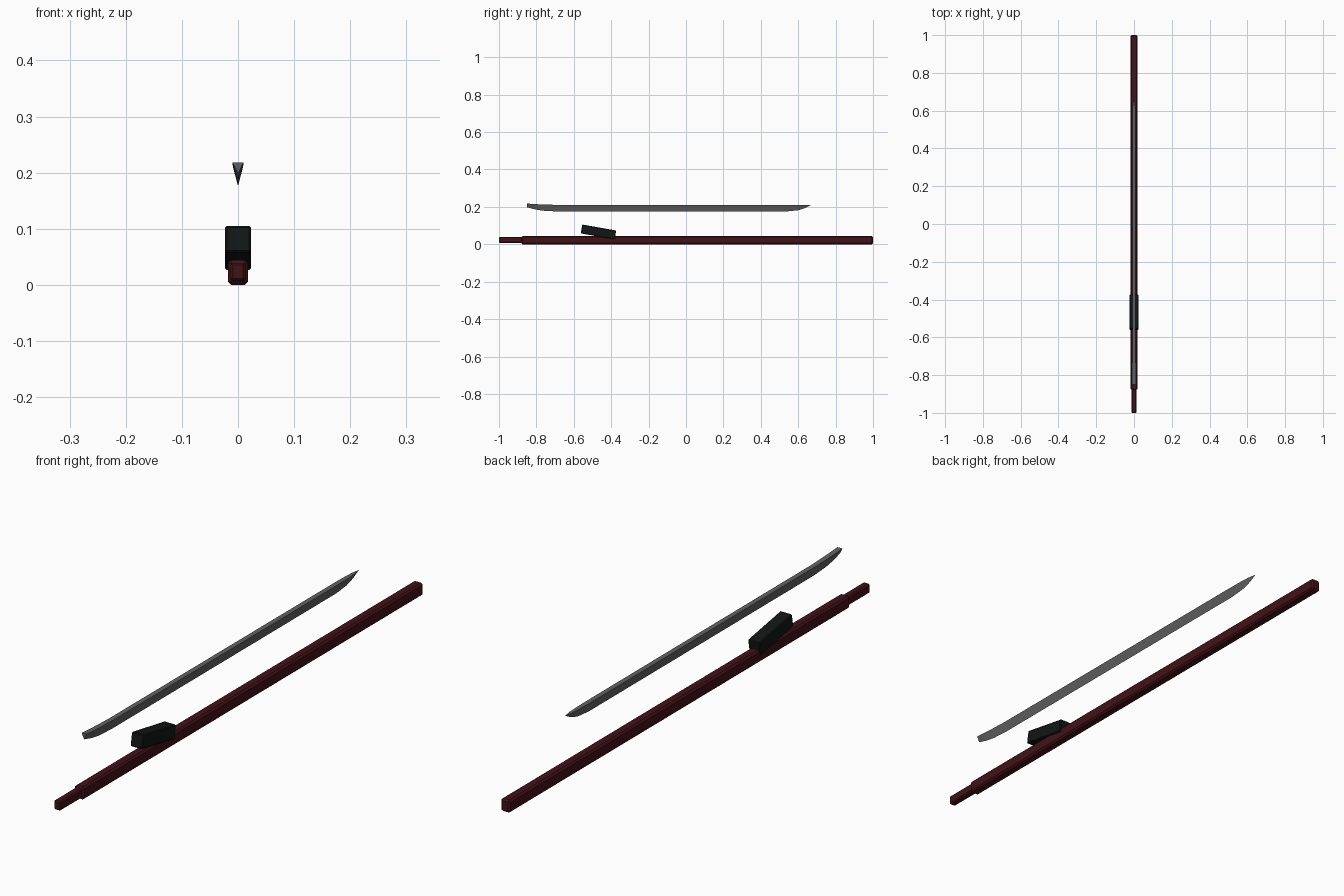
import bpy, bmesh, math
from mathutils import Matrix

if "Cube" in bpy.data.objects:
    bpy.data.objects.remove(bpy.data.objects["Cube"])


def material(name, color):
    m = bpy.data.materials.new(name)
    m.diffuse_color = (*color, 1)
    m.use_nodes = True
    m.node_tree.nodes["Principled BSDF"].inputs["Base Color"].default_value = m.diffuse_color
    return m


def finish(name, bm, mat=None):
    bmesh.ops.recalc_face_normals(bm, faces=bm.faces)
    me = bpy.data.meshes.new(name)
    bm.to_mesh(me)
    bm.free()
    ob = bpy.data.objects.new(name, me)
    bpy.context.collection.objects.link(ob)
    if mat:
        me.materials.append(mat)
    return ob


def chamfered_box(name, size, center, chamfer, mat, tilt=0):
    bm = bmesh.new()
    bmesh.ops.create_cube(bm, size=1, matrix=Matrix.Diagonal((*size, 1)))
    bmesh.ops.bevel(bm, geom=bm.edges[:], offset=chamfer, segments=1,
                    affect='EDGES', profile=0.5)
    ob = finish(name, bm, mat)
    ob.location = center
    ob.rotation_euler.x = math.radians(tilt)
    return ob


wood = material("dark_red_wood", (0.055, 0.006, 0.01))
black = material("black", (0.006, 0.008, 0.007))
steel = material("steel", (0.12, 0.12, 0.12))

# Scabbard, its narrower end and the tilted side block
chamfered_box("scabbard", (0.036, 1.88, 0.044), (0, 0.06, 0.022), 0.006, wood)
chamfered_box("scabbard_end", (0.026, 0.20, 0.032), (0, -0.90, 0.023), 0.004, wood)
chamfered_box("block", (0.046, 0.184, 0.048), (0, -0.468, 0.066), 0.003, black, -10)

# Blade: wedge sections given as y, top z, edge z, half width of the spine
stations = [(-0.85, 0.218, 0.198, 0.0095), (-0.81, 0.215, 0.187, 0.0095),
            (-0.77, 0.213, 0.180, 0.0095), (-0.70, 0.211, 0.176, 0.009),
            (0.54, 0.210, 0.176, 0.009), (0.60, 0.210, 0.182, 0.008),
            (0.635, 0.210, 0.193, 0.006), (0.665, 0.210, 0.209, 0.001)]
bm = bmesh.new()
rings = []
for y, top, edge, w in stations:
    rings.append([bm.verts.new(p) for p in ((-w, y, top), (w, y, top), (0, y, edge))])
for a, b in zip(rings, rings[1:]):
    for i in range(3):
        j = (i + 1) % 3
        bm.faces.new((a[i], a[j], b[j], b[i]))
bm.faces.new(rings[0])
bm.faces.new(rings[-1])
finish("blade", bm, steel)
